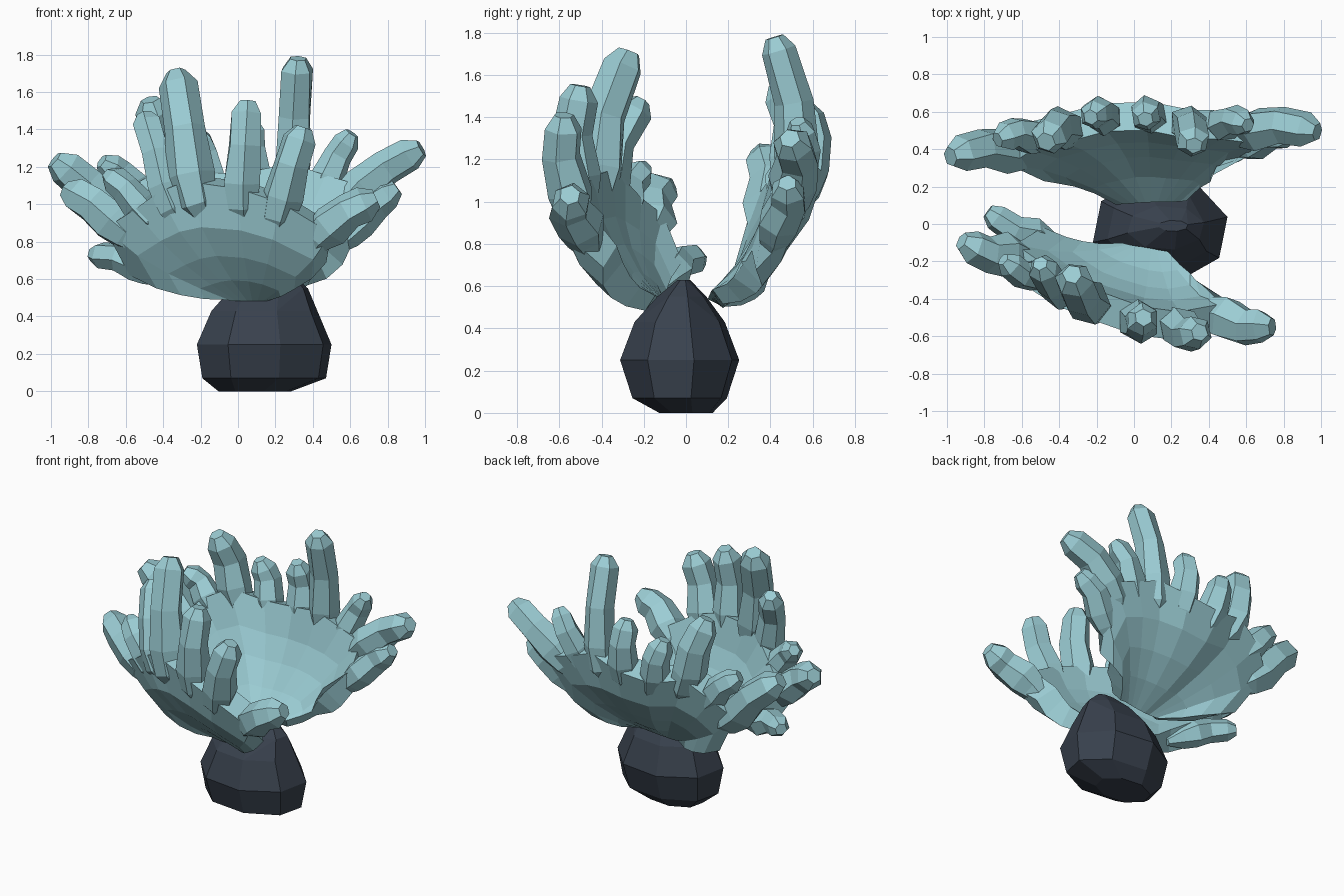
import bpy, bmesh, math, random
from mathutils import Vector

random.seed(4)
cube = bpy.data.objects.get("Cube")
if cube:
    bpy.data.objects.remove(cube)


def material(name, color):
    m = bpy.data.materials.new(name)
    m.use_nodes = True
    m.diffuse_color = (*color, 1)
    m.node_tree.nodes["Principled BSDF"].inputs["Base Color"].default_value = (*color, 1)
    return m


TEAL = material("pale teal", (0.33, 0.61, 0.66))
STONE = material("dark slate", (0.04, 0.053, 0.075))


def finish(name, bm, mat):
    bmesh.ops.recalc_face_normals(bm, faces=bm.faces)
    mesh = bpy.data.meshes.new(name)
    bm.to_mesh(mesh)
    bm.free()
    mesh.materials.append(mat)
    ob = bpy.data.objects.new(name, mesh)
    bpy.context.collection.objects.link(ob)
    return ob


def tube(name, path, radii, sides=6):
    """Faceted tube with a slightly uneven section along a bent path."""
    bm = bmesh.new()
    rings = []
    spin = random.uniform(0, 1)
    for i, (p, r) in enumerate(zip(path, radii)):
        along = (path[min(i + 1, len(path) - 1)] - path[max(i - 1, 0)]).normalized()
        side = along.cross(Vector((0, 1, 0))).normalized()
        depth = along.cross(side)
        ring = []
        for k in range(sides):
            a = spin + math.tau * k / sides
            rr = r * random.uniform(0.94, 1.08)
            ring.append(bm.verts.new(p + side * math.cos(a) * rr + depth * math.sin(a) * rr))
        rings.append(ring)
    for a, b in zip(rings, rings[1:]):
        for k in range(sides):
            n = (k + 1) % sides
            bm.faces.new((a[k], a[n], b[n], b[k]))
    bm.faces.new(rings[0])
    bm.faces.new(rings[-1])
    return finish(name, bm, TEAL)


def fan(name, out, base_a, base_b, columns):
    """Curved palm, thin at its narrow foot and thick at its wide rim, with fingers.
    Each column is (rim point, finger tip or None, finger radius)."""
    base_a, base_b = Vector(base_a), Vector(base_b)
    steps = 4
    bm = bmesh.new()
    grid = []
    for i, (root, tip, r) in enumerate(columns):
        root = Vector(root)
        start = base_a.lerp(base_b, i / (len(columns) - 1))
        ctrl = start.lerp(root, 0.55) + Vector((0, out * 0.08, -0.08))

        def curve(t):
            return start.lerp(ctrl, t).lerp(ctrl.lerp(root, t), t)

        points = [curve(j / steps) for j in range(steps + 1)]
        if tip:
            tip = Vector(tip)
            reach = tip - root
            points[-1] = root + reach * 0.12
            middle = root + reach * 0.5 + Vector((0, out * 0.03, 0.02))
            shoulder = tip - (tip - middle).normalized() * r * 0.8
            path = [curve(0.7), curve(0.92), root + reach * 0.15, middle, shoulder, tip]
            tube(f"{name}_finger_{i}", path,
                 [r * s for s in (0.4, 1.05, 1.3, 1.12, 1.05, 0.55)])
        grid.append([bm.verts.new(p) for p in points])
    for a, b in zip(grid, grid[1:]):
        for j in range(steps):
            bm.faces.new((a[j], b[j], b[j + 1], a[j + 1]))
    palm = finish(name + "_palm", bm, TEAL)
    group = palm.vertex_groups.new(name="Thickness")
    for i in range(len(palm.data.vertices)):
        group.add([i], 0.55 + 0.45 * min(1, (i % (steps + 1)) / (steps - 1)), 'REPLACE')
    thick = palm.modifiers.new("Thickness", 'SOLIDIFY')
    thick.thickness = 0.16
    thick.offset = 0
    thick.vertex_group = group.name


# Front fan, from its low left end round to its right end
fan("front_fan", -1, (-0.06, -0.14, 0.51), (0.17, -0.17, 0.52), [
    ((-0.5, -0.08, 0.66), (-0.78, 0.07, 0.73), 0.07),
    ((-0.64, -0.18, 0.88), (-0.92, -0.09, 1.08), 0.09),
    ((-0.5, -0.29, 0.97), (-0.70, -0.19, 1.16), 0.07),
    ((-0.38, -0.38, 1.03), (-0.50, -0.21, 1.48), 0.075),
    ((-0.24, -0.44, 1.06), (-0.33, -0.27, 1.71), 0.095),
    ((0.02, -0.52, 1.04), (0.05, -0.50, 1.55), 0.085),
    ((0.22, -0.54, 0.98), (0.35, -0.58, 1.41), 0.085),
    ((0.45, -0.49, 0.86), (0.74, -0.55, 1.03), 0.09),
    ((0.42, -0.36, 0.74), None, 0),
])

# Back fan, from its left end round to its right end
fan("back_fan", 1, (-0.08, 0.14, 0.52), (0.27, 0.15, 0.55), [
    ((-0.5, 0.3, 0.66), None, 0),
    ((-0.64, 0.39, 0.92), (-0.98, 0.36, 1.24), 0.095),
    ((-0.54, 0.47, 1.06), (-0.73, 0.45, 1.23), 0.075),
    ((-0.37, 0.52, 1.14), (-0.47, 0.44, 1.56), 0.09),
    ((-0.15, 0.57, 1.1), (-0.23, 0.57, 1.4), 0.075),
    ((0.08, 0.58, 1.11), (0.06, 0.56, 1.46), 0.075),
    ((0.29, 0.55, 1.12), (0.32, 0.42, 1.78), 0.082),
    ((0.45, 0.53, 1.1), (0.61, 0.53, 1.38), 0.07),
    ((0.6, 0.51, 1.05), (0.98, 0.49, 1.3), 0.09),
    ((0.6, 0.43, 0.87), (0.85, 0.48, 1.09), 0.08),
    ((0.5, 0.32, 0.73), None, 0),
])

# Faceted stone foot: hull of uneven rings (height, centre, half widths)
bm = bmesh.new()
for z, cx, cy, rx, ry in [
    (0.0, 0.09, 0.0, 0.20, 0.13),
    (0.07, 0.14, -0.03, 0.34, 0.23),
    (0.25, 0.14, -0.03, 0.37, 0.29),
    (0.43, 0.14, -0.03, 0.29, 0.22),
    (0.55, 0.17, -0.02, 0.21, 0.12),
    (0.63, 0.21, -0.01, 0.08, 0.03),
]:
    for k in range(8):
        a = math.tau * (k + 0.3) / 8
        bm.verts.new((cx + rx * math.cos(a), cy + ry * math.sin(a), z))
bmesh.ops.convex_hull(bm, input=bm.verts)
bmesh.ops.dissolve_limit(bm, angle_limit=0.12, verts=bm.verts, edges=bm.edges)
finish("stone_foot", bm, STONE)
